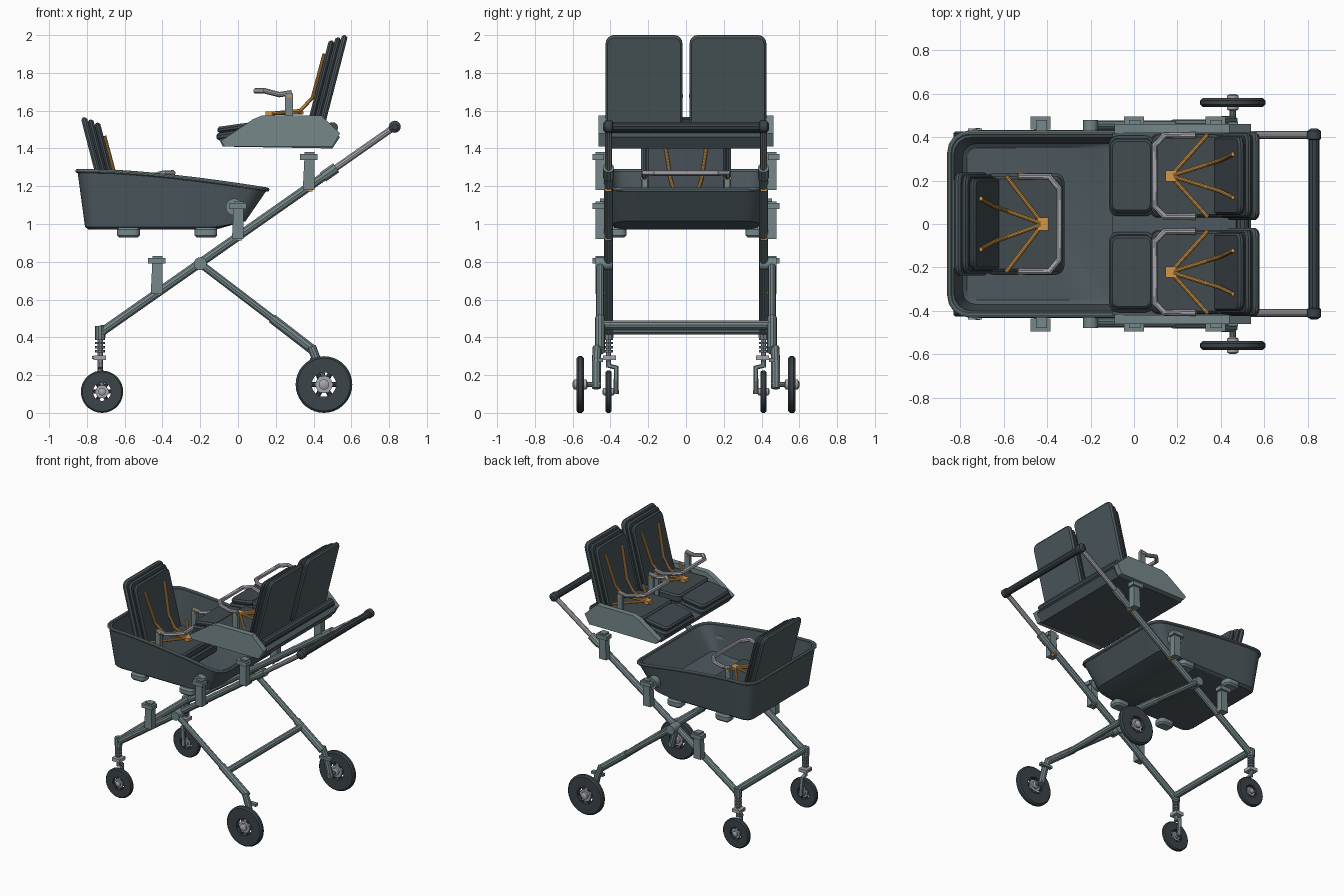
import bpy, bmesh, math
from mathutils import Matrix, Vector

if "Cube" in bpy.data.objects:
    bpy.data.objects.remove(bpy.data.objects["Cube"])


def material(name, *rgb):
    col = [(c / 255) ** 2.2 for c in rgb] + [1]
    m = bpy.data.materials.new(name)
    m.use_nodes = True
    m.diffuse_color = col
    m.node_tree.nodes["Principled BSDF"].inputs["Base Color"].default_value = col
    return m


SHELL = material("slate shell", 78, 89, 94)
FABRIC = material("dark fabric", 67, 76, 81)
FRAME = material("blue grey frame", 117, 134, 137)
METAL = material("light metal", 164, 165, 172)
STRAP = material("orange strap", 208, 150, 76)
RUBBER = material("dark rubber", 62, 70, 75)
I = Matrix.Identity(4)


def add(name, mesh, mat):
    mesh.materials.clear()
    mesh.materials.append(mat)
    for p in mesh.polygons:
        p.use_smooth = True
        p.material_index = 0
    mesh.set_sharp_from_angle(angle=math.radians(32))
    ob = bpy.data.objects.new(name, mesh)
    bpy.context.collection.objects.link(ob)
    return ob


def loft(name, mat, rings, place=I, closed=False):
    """Skin a stack of rings; cap the ends, or join last to first."""
    bm = bmesh.new()
    rows = [[bm.verts.new(place @ Vector(p)) for p in ring] for ring in rings]
    pairs = list(zip(rows, rows[1:])) + ([(rows[-1], rows[0])] if closed else [])
    n = len(rows[0])
    for a, b in pairs:
        for i in range(n):
            j = (i + 1) % n
            bm.faces.new((a[i], a[j], b[j], b[i]))
    if not closed:
        bm.faces.new(rows[0])
        bm.faces.new(rows[-1])
    bmesh.ops.recalc_face_normals(bm, faces=bm.faces)
    mesh = bpy.data.meshes.new(name)
    bm.to_mesh(mesh)
    bm.free()
    return add(name, mesh, mat)


def rounded(hx, hy, r, sub=1, seg=4):
    """Rounded rectangle outline with extra points along the straights."""
    arcs = []
    for k, (sx, sy) in enumerate(((1, 1), (-1, 1), (-1, -1), (1, -1))):
        arcs.append([Vector((sx * (hx - r), sy * (hy - r))) + r * Vector((math.cos(a), math.sin(a)))
                     for a in [math.pi / 2 * (k + i / seg) for i in range(seg + 1)]])
    pts = []
    for k, arc in enumerate(arcs):
        pts += arc
        pts += [arc[-1].lerp(arcs[(k + 1) % 4][0], i / sub) for i in range(1, sub)]
    return pts


def slab(name, mat, hx, hy, t, r, place=I):
    e = min(0.012, t / 3)
    loft(name, mat, [[(p.x, p.y, z) for p in rounded(hx - i, hy - i, r - i)]
                     for i, z in ((e, -t / 2), (0, e - t / 2), (0, t / 2 - e), (e, t / 2))], place)


def prism(name, mat, profile, y0, y1, place=I):
    loft(name, mat, [[(x, y, z) for x, z in profile] for y in (y0, y1)], place)


def box(name, mat, x0, x1, y0, y1, z0, z1, place=I):
    prism(name, mat, ((x0, z0), (x1, z0), (x1, z1), (x0, z1)), y0, y1, place)


def tube(name, mat, pts, r, place=I, cyclic=False):
    cu = bpy.data.curves.new(name, "CURVE")
    cu.dimensions = "3D"
    cu.bevel_depth, cu.bevel_resolution, cu.use_fill_caps = r, 3, True
    sp = cu.splines.new("POLY")
    sp.points.add(len(pts) - 1)
    sp.use_cyclic_u = cyclic
    for sp_pt, p in zip(sp.points, pts):
        sp_pt.co = (*(place @ Vector(p)), 1)
    ob = bpy.data.objects.new(name, cu)
    bpy.context.collection.objects.link(ob)
    mesh = bpy.data.meshes.new_from_object(ob)
    bpy.data.objects.remove(ob)
    add(name, mesh, mat)


def lathe(name, mat, profile, x, y, z, closed=False, n=36):
    """Turn (radius, offset) points around an axis along y."""
    loft(name, mat, [[(x + r * math.cos(a), y + o, z + r * math.sin(a))
                      for a in [math.tau * i / n for i in range(n)]] for r, o in profile], closed=closed)


def tilt(x, z, degrees):
    return Matrix.Translation((x, 0, z)) @ Matrix.Rotation(-math.radians(degrees), 4, "Y")


# Wheel: tyre ring, spokes and hub
def wheel(name, x, y, R, w):
    h, inner = w / 2, 0.43 * R
    lathe(name + "_tyre", RUBBER, ((inner, -h), (R * 0.93, -h), (R, -h * 0.5), (R, h * 0.5),
                                   (R * 0.93, h), (inner, h)), x, y, R, True)
    lathe(name + "_hub", METAL, ((0.3 * R, -h * 0.8), (0.3 * R, h * 0.8)), x, y, R)
    lathe(name + "_cap", METAL, ((0.08 * R, -h * 2), (0.18 * R, -h * 1.6), (0.18 * R, h * 1.6),
                                 (0.08 * R, h * 2)), x, y, R)
    for i in range(6):
        a = math.tau * i / 6
        c, s = math.cos(a), math.sin(a)
        tube(name + "_spoke", RUBBER, [(x + c * q * R, y, R + s * q * R) for q in (0.25, 0.47)], h * 0.7)


def on_rail(x):
    return 0.43 + 0.7 * (x + 0.72)


# Chassis, one side at a time
for s, side in ((1, "left"), (-1, "right")):
    def rail_pt(x, y=0.41):
        return (x, s * y, on_rail(x))
    tube(side + "_main_rail", FRAME, [rail_pt(-0.72), rail_pt(0.5)], 0.024)
    tube(side + "_rail_sleeve", FRAME, [rail_pt(0.45), rail_pt(0.52)], 0.03)
    tube(side + "_handle_rail", METAL, [rail_pt(0.5), rail_pt(0.83)], 0.018)
    lathe(side + "_handle_joint", RUBBER, ((0.015, -0.03), (0.032, -0.018), (0.032, 0.018), (0.015, 0.03)),
          0.83, s * 0.41, on_rail(0.83), n=20)
    lathe(side + "_pivot", FRAME, ((0.034, -0.045), (0.034, 0.045)), -0.2, s * 0.435, 0.79, n=20)
    tube(side + "_rear_leg", FRAME, [(-0.2, s * 0.455, 0.79), (0.22, s * 0.455, 0.47)], 0.021)
    tube(side + "_rear_leg_sleeve", FRAME, [(0.18, s * 0.455, 0.5), (0.4, s * 0.455, 0.33)], 0.027)
    # Rear suspension arm, axle and brake pedal
    tube(side + "_rear_arm", FRAME, [(0.39, s * 0.47, 0.35), (0.42, s * 0.475, 0.27), (0.455, s * 0.475, 0.13)], 0.024)
    tube(side + "_rear_axle", FRAME, [(0.455, s * 0.45, 0.15), (0.455, s * 0.56, 0.15)], 0.014)
    box(side + "_brake_pedal", FRAME, 0.38, 0.48, s * 0.44, s * 0.47, 0.27, 0.29)
    wheel(side + "_rear_wheel", 0.455, s * 0.56, 0.15, 0.04)
    # Front strut with spring and fork
    tube(side + "_front_post", FRAME, [(-0.73, s * 0.41, 0.4), (-0.73, s * 0.41, 0.46)], 0.028)
    tube(side + "_strut", METAL, [(-0.73, s * 0.41, 0.24), (-0.73, s * 0.41, 0.42)], 0.014)
    for k in range(4):
        z = 0.32 + 0.022 * k
        tube(side + "_spring_coil", FRAME, [(-0.73, s * 0.41, z), (-0.73, s * 0.41, z + 0.012)], 0.026)
    box(side + "_strut_bracket", METAL, -0.765, -0.7, s * 0.37, s * 0.44, 0.28, 0.305)
    box(side + "_bracket_button", STRAP, -0.772, -0.764, s * 0.4, s * 0.42, 0.285, 0.3)
    tube(side + "_front_fork", FRAME, [(-0.73, s * 0.41, 0.29), (-0.73, s * 0.41, 0.25),
                                       (-0.73, s * 0.37, 0.24), (-0.72, s * 0.37, 0.1)], 0.015)
    tube(side + "_front_axle", FRAME, [(-0.72, s * 0.37, 0.112), (-0.72, s * 0.41, 0.112)], 0.012)
    wheel(side + "_front_wheel", -0.72, s * 0.41, 0.112, 0.032)
    # Seat mounts along the rail
    for x, z in ((-0.43, 0.63), (0, 0.92), (0.375, 1.18)):
        prism(side + "_mount_post", FRAME, ((x - 0.032, z), (x + 0.03, z), (x + 0.03, z + 0.2),
                                            (x - 0.022, z + 0.2)), s * 0.43, s * 0.48)
        box(side + "_mount_head", FRAME, x - 0.046, x + 0.046, s * 0.435, s * 0.495, z + 0.16, z + 0.19)
        box(side + "_mount_button", STRAP, x - 0.02, x + 0.02, s * 0.395, s * 0.43, z - 0.008, z + 0.006)
    lathe(side + "_basket_knob", FRAME, ((0.045, -0.035), (0.045, 0.035)), -0.02, s * 0.42, 1.09, n=20)
    # Basket feet
    for x in (-0.58, -0.17):
        slab(side + "_basket_foot", FRAME, 0.06, 0.045, 0.055, 0.03, Matrix.Translation((x, s * 0.36, 0.955)))
    # Side plate of the upper bench
    prism(side + "_bench_side", FRAME, ((-0.07, 1.41), (-0.09, 1.44), (0.08, 1.555), (0.13, 1.575),
                                        (0.44, 1.575), (0.54, 1.48), (0.5, 1.41)), s * 0.42, s * 0.462)

for name, x, z, r, mat, y in (("front_crossbar", -0.72, 0.44, 0.026, FRAME, 0.43),
                              ("rear_crossbar", 0.22, 0.465, 0.024, FRAME, 0.455),
                              ("handle_bar", 0.83, on_rail(0.83), 0.026, RUBBER, 0.4)):
    tube(name, mat, [(x, -y, z), (x, y, z)], r)


# Basket tub with sloping rim
def rim_z(x):
    return 1.28 - 0.1 * max(0, (x + 0.75) / 0.92) ** 1.5


def ring(x0, x1, hy, r, zf):
    c = (x0 + x1) / 2
    return [(p.x + c, p.y, zf(p.x + c)) for p in rounded((x1 - x0) / 2, hy, r, 8)]


rim = ring(-0.85, 0.155, 0.42, 0.09, rim_z)
loft("basket_tub", SHELL, [
    ring(-0.79, -0.12, 0.365, 0.05, lambda x: 0.97),
    ring(-0.81, 0.04, 0.385, 0.07, lambda x: 0.985 + 0.03 * max(0, x + 0.1) / 0.14),
    rim,
    ring(-0.83, 0.135, 0.4, 0.08, rim_z),
    ring(-0.79, 0.02, 0.37, 0.06, lambda x: 1.0 + 0.03 * max(0, x + 0.1) / 0.14),
    ring(-0.77, -0.12, 0.35, 0.05, lambda x: 0.985)])
tube("basket_rim", FRAME, rim, 0.011, cyclic=True)


# Padded seat with harness and bumper bar
def seat(name, place, leg_rest):
    slab(name + "_base", FABRIC, 0.185, 0.2, 0.07, 0.04, place @ tilt(0.255, 1.46, 0))
    slab(name + "_cushion", FABRIC, 0.165, 0.19, 0.06, 0.04, place @ tilt(0.245, 1.52, 0))
    if leg_rest:
        slab(name + "_leg_base", FABRIC, 0.105, 0.185, 0.04, 0.04, place @ tilt(-0.01, 1.475, 8))
        slab(name + "_leg_pad", FABRIC, 0.1, 0.17, 0.035, 0.04, place @ tilt(-0.01, 1.51, 8))
    back = place @ tilt(0.36, 1.5, 75.5)
    for part, mat, off, length, hy in (("pad", FABRIC, 0.015, 0.49, 0.18), ("liner", FABRIC, 0.045, 0.515, 0.195),
                                       ("shell", SHELL, 0.075, 0.535, 0.203)):
        slab(name + "_back_" + part, mat, length / 2, hy, 0.032, 0.045,
             back @ Matrix.Translation((length / 2, 0, -off)))
    box(name + "_buckle", STRAP, 0.145, 0.195, -0.025, 0.025, 1.57, 1.595, place)
    for s in (1, -1):
        tube(name + "_shoulder_strap", STRAP, [(0.17, 0, 1.585), (0.33, s * 0.05, 1.6),
                                               (0.395, s * 0.07, 1.67), (0.457, s * 0.1, 1.9)], 0.01, place)
        tube(name + "_waist_strap", STRAP, [(0.17, 0, 1.585), (0.34, s * 0.19, 1.59)], 0.01, place)
        box(name + "_bumper_post", FRAME, 0.25, 0.29, s * 0.175, s * 0.2, 1.49, 1.69, place)
        box(name + "_bumper_button", STRAP, 0.26, 0.285, s * 0.17, s * 0.205, 1.67, 1.685, place)
    half = [(0.285, 0.187, 1.695), (0.22, 0.187, 1.685), (0.14, 0.187, 1.705), (0.095, 0.14, 1.705)]
    tube(name + "_bumper_bar", METAL, half + [(x, -y, z) for x, y, z in reversed(half)], 0.015, place)


for s, side in ((1, "left"), (-1, "right")):
    seat(side + "_bench_seat", Matrix.Translation((0, s * 0.222, 0)), True)
seat("basket_seat", Matrix.Translation((-0.25, 0, -0.435)) @ Matrix.Diagonal((-1, 1.17, 1, 1)), False)

# Bench base carrying both upper seats
prism("bench_base", SHELL, ((-0.08, 1.41), (-0.1, 1.45), (0.08, 1.49), (0.5, 1.49), (0.54, 1.46), (0.5, 1.4)), -0.42, 0.42)
tube("bench_back_bar", FABRIC, [(0.5, -0.42, 1.51), (0.5, 0.42, 1.51)], 0.03)
